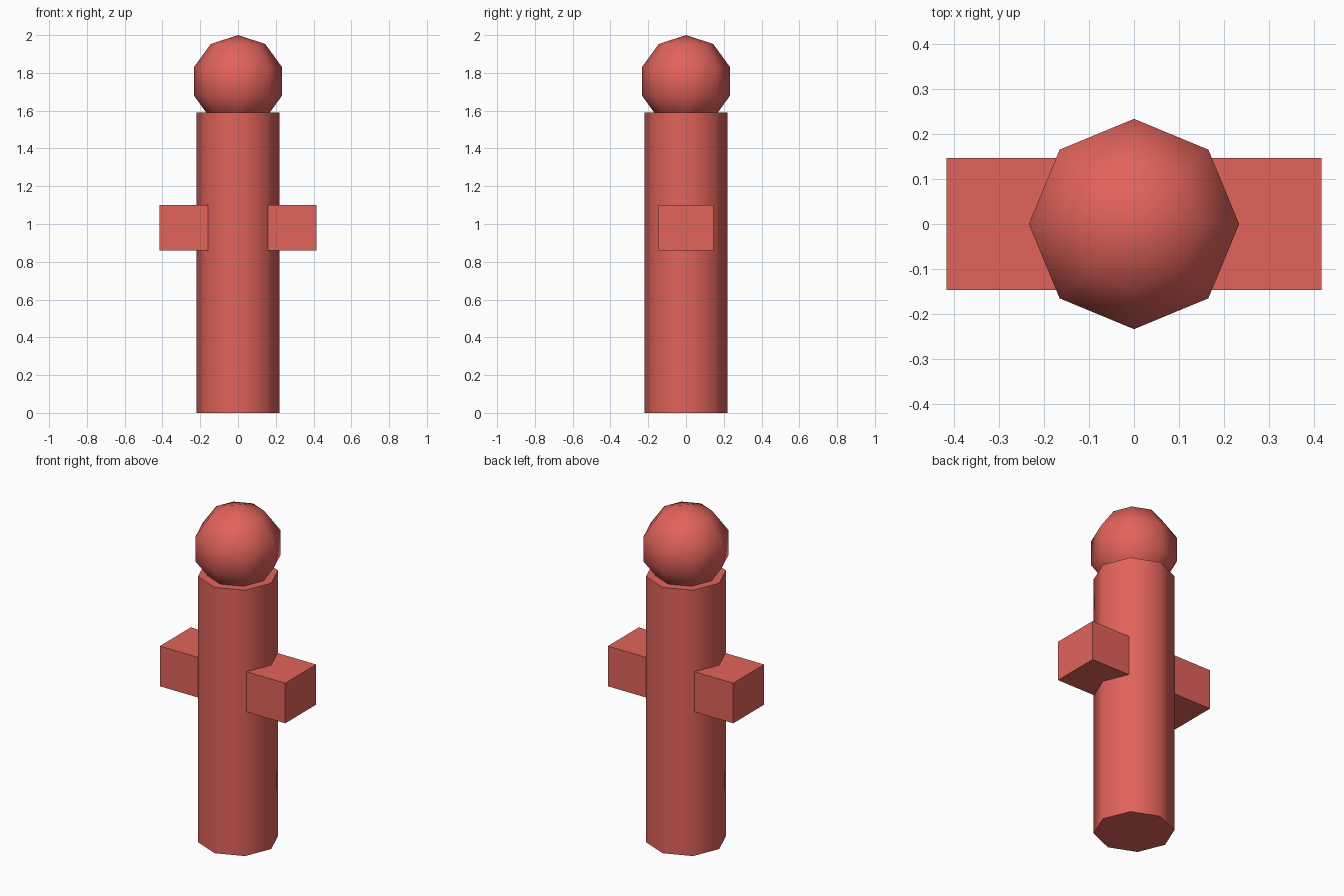
import bpy
import math

cube = bpy.data.objects.get("Cube")
if cube:
    bpy.data.objects.remove(cube, do_unlink=True)

red = bpy.data.materials.new("coral_red")
red.use_nodes = True
red.diffuse_color = (0.76, 0.125, 0.105, 1)
red.node_tree.nodes["Principled BSDF"].inputs["Base Color"].default_value = red.diffuse_color


def finish(name, smooth_angle=None):
    obj = bpy.context.object
    obj.name = name
    obj.data.materials.append(red)
    if smooth_angle:
        bpy.ops.object.shade_smooth_by_angle(angle=math.radians(smooth_angle))
    return obj


# Eight-sided body column with corners on the axes
BODY_TOP = 1.59
bpy.ops.mesh.primitive_cylinder_add(vertices=8, radius=0.22, depth=BODY_TOP,
                                    location=(0, 0, BODY_TOP / 2))
finish("body", 60)

# Low-poly round head, sunk slightly into the body
HEAD_RADIUS = 0.245
bpy.ops.mesh.primitive_uv_sphere_add(segments=8, ring_count=5, radius=HEAD_RADIUS,
                                     location=(0, 0, 2 - HEAD_RADIUS))
finish("head", 80)

# Crossbar whose ends form the two arms
bpy.ops.mesh.primitive_cube_add(size=1, location=(0, 0, 0.98))
arms = finish("arms")
arms.scale = (0.83, 0.293, 0.24)
bpy.ops.object.transform_apply(location=False, rotation=False, scale=True)
